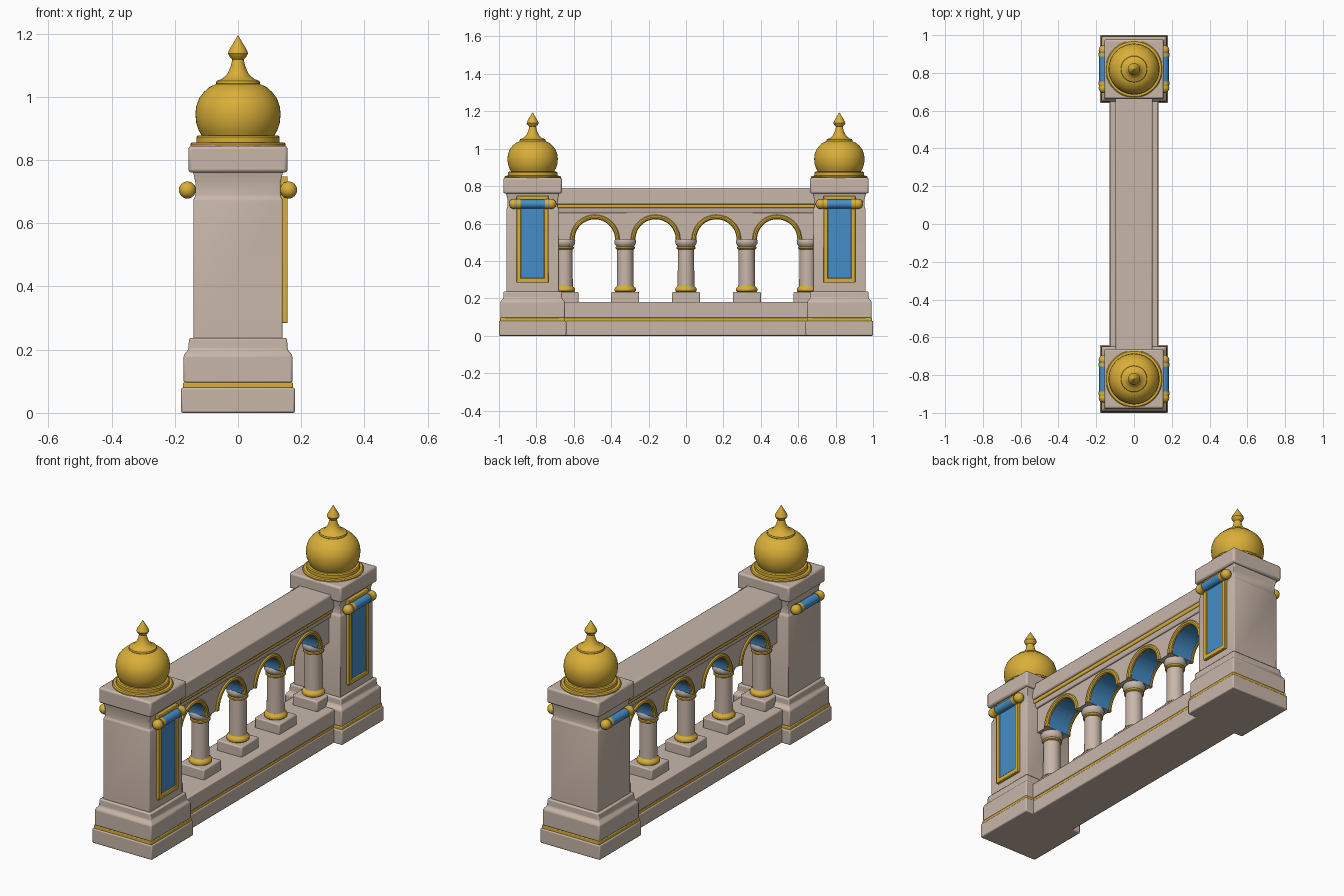
import bpy, bmesh, math
from math import pi, sin, cos

if "Cube" in bpy.data.objects:
    bpy.data.objects.remove(bpy.data.objects["Cube"])


def material(name, rgb):
    m = bpy.data.materials.new(name)
    m.diffuse_color = (*rgb, 1)
    m.use_nodes = True
    m.node_tree.nodes["Principled BSDF"].inputs["Base Color"].default_value = m.diffuse_color
    return m


STONE = material("warm stone", (0.58, 0.47, 0.40))
GOLD = material("gold", (0.70, 0.43, 0.04))
BLUE = material("blue cloth", (0.06, 0.27, 0.58))


def finish(name, bm, *mats, bevel=0.0):
    bmesh.ops.recalc_face_normals(bm, faces=bm.faces)
    me = bpy.data.meshes.new(name)
    bm.to_mesh(me)
    bm.free()
    for m in mats:
        me.materials.append(m)
    for p in me.polygons:
        p.use_smooth = True
    me.set_sharp_from_angle(angle=math.radians(35))
    ob = bpy.data.objects.new(name, me)
    bpy.context.collection.objects.link(ob)
    if bevel:
        b = ob.modifiers.new("bevel", 'BEVEL')
        b.width, b.segments, b.limit_method = bevel, 2, 'ANGLE'
    return ob


def loft(bm, rings):
    """Skin a stack of equal rings and close both ends."""
    loops = [[bm.verts.new(c) for c in r] for r in rings]
    n = len(loops[0])
    for a, b in zip(loops, loops[1:]):
        for i in range(n):
            j = (i + 1) % n
            bm.faces.new((a[i], a[j], b[j], b[i]))
    bm.faces.new(loops[0][::-1])
    bm.faces.new(loops[-1])


def square(name, mat, cy, profile, bevel=0.006, hy=None):
    """Stack of rectangles: profile is (half width, z); hy fixes the half length."""
    bm = bmesh.new()
    loft(bm, [[(sx * h, cy + sy * (hy or h), z) for sx, sy in
               ((-1, -1), (1, -1), (1, 1), (-1, 1))] for h, z in profile])
    return finish(name, bm, mat, bevel=bevel)


def turned(name, mat, cy, profile, n=40):
    """Round part: profile is (radius, z)."""
    bm = bmesh.new()
    loft(bm, [[(r * cos(2 * pi * i / n), cy + r * sin(2 * pi * i / n), z)
               for i in range(n)] for r, z in profile])
    return finish(name, bm, mat)


def box(name, mat, x, y, z, bevel=0.003):
    bm = bmesh.new()
    loft(bm, [[(x[0], y[0], c), (x[1], y[0], c), (x[1], y[1], c), (x[0], y[1], c)] for c in z])
    return finish(name, bm, mat, bevel=bevel)


def sphere(name, mat, r, loc):
    bm = bmesh.new()
    bmesh.ops.create_uvsphere(bm, u_segments=20, v_segments=12, radius=r)
    bmesh.ops.translate(bm, verts=bm.verts, vec=loc)
    return finish(name, bm, mat)


# ---- end posts ----
for cy in (-0.82, 0.82):
    square("post_foot", STONE, cy, [(0.18, 0), (0.18, 0.08)])
    square("post_gold_band", GOLD, cy, [(0.174, 0.075), (0.174, 0.097)], 0.004)
    square("post_base", STONE, cy, [(0.172, 0.095), (0.172, 0.183), (0.157, 0.2), (0.155, 0.237)])
    square("post_shaft", STONE, cy, [(0.141, 0.23), (0.141, 0.675), (0.135, 0.685),
                                     (0.135, 0.73), (0.143, 0.765)], 0.004)
    square("post_cap", STONE, cy, [(0.157, 0.76), (0.157, 0.845)], 0.01)
    # gold dome with ring and spire
    turned("dome_plate", GOLD, cy, [(0.151, 0.842), (0.151, 0.85), (0.146, 0.855), (0.132, 0.856),
                                    (0.132, 0.872), (0.127, 0.877), (0.10, 0.877)], 48)
    turned("dome", GOLD, cy, [(0.112, 0.872), (0.124, 0.893), (0.132, 0.917), (0.135, 0.945),
                              (0.132, 0.97), (0.123, 0.995), (0.108, 1.015), (0.09, 1.031),
                              (0.066, 1.042)], 48)
    turned("spire", GOLD, cy, [(0.066, 1.036), (0.07, 1.042), (0.068, 1.05), (0.05, 1.057),
                               (0.034, 1.072), (0.024, 1.093), (0.018, 1.118), (0.027, 1.127),
                               (0.032, 1.137), (0.027, 1.15), (0.013, 1.173), (0.001, 1.194)], 32)
    # rolled cloth with gold knobs on both faces
    for sx in (-1, 1):
        bm = bmesh.new()
        loft(bm, [[(sx * 0.16 + 0.024 * cos(a * pi / 12), cy + y, 0.705 + 0.024 * sin(a * pi / 12))
                   for a in range(24)] for y in (-0.095, 0.095)])
        finish("cloth_roll", bm, BLUE)
        for sy in (-1, 1):
            sphere("roll_knob", GOLD, 0.027, (sx * 0.16, cy + sy * 0.1, 0.705))
            bm = bmesh.new()
            loft(bm, [[(sx * 0.16 + 0.027 * cos(a * pi / 12), cy + sy * y, 0.705 + 0.027 * sin(a * pi / 12))
                       for a in range(24)] for y in (0.066, 0.085)])
            finish("roll_gold_edge", bm, GOLD)
    # hanging banner on the right face
    box("banner_cloth", BLUE, (0.138, 0.150), (cy - 0.07, cy + 0.07), (0.30, 0.72), 0)
    for sy in (-1, 1):
        ys = sorted((cy + sy * 0.062, cy + sy * 0.085))
        box("banner_side_border", GOLD, (0.13, 0.157), ys, (0.284, 0.745))
    for z in ((0.284, 0.308), (0.728, 0.748)):
        box("banner_cross_border", GOLD, (0.13, 0.157), (cy - 0.085, cy + 0.085), z)

# ---- rail base ----
square("rail_foot", STONE, 0, [(0.13, 0), (0.13, 0.08)], hy=0.70)
square("rail_gold_band", GOLD, 0, [(0.125, 0.075), (0.125, 0.097)], 0.004, hy=0.70)
square("rail_base", STONE, 0, [(0.128, 0.095), (0.128, 0.18)], hy=0.70)

# ---- columns ----
for k in range(-2, 3):
    cy = k * 0.325
    square("column_plinth", STONE, cy, [(0.075, 0.175), (0.075, 0.235)])
    turned("column_gold_foot", GOLD, cy, [(0.05, 0.233), (0.056, 0.238), (0.058, 0.247),
                                          (0.055, 0.256), (0.047, 0.262), (0.044, 0.268)], 32)
    turned("column_shaft", STONE, cy, [(0.045, 0.25), (0.043, 0.47)], 32)
    turned("column_gold_collar", GOLD, cy, [(0.045, 0.462), (0.051, 0.466), (0.051, 0.474),
                                            (0.046, 0.479)], 32)
    turned("column_capital", STONE, cy, [(0.046, 0.477), (0.052, 0.485), (0.057, 0.493),
                                         (0.058, 0.508), (0.054, 0.517)], 32)

# ---- arcade wall with blue undersides ----
SPRING, R, N = 0.515, 0.11, 24
centres = [(k - 1.5) * 0.325 for k in range(4)]
outline = [(-0.70, SPRING)]
for c in centres:
    outline += [(c - R * cos(pi * i / N), SPRING + R * sin(pi * i / N)) for i in range(N + 1)]
outline += [(0.70, SPRING), (0.70, 0.67), (-0.70, 0.67)]
bm = bmesh.new()
loft(bm, [[(x, y, z) for y, z in outline] for x in (-0.072, 0.072)])
for f in bm.faces:
    m = f.calc_center_median()
    if len(f.verts) == 4 and any(abs(math.hypot(m.y - c, m.z - SPRING) - R) < 0.003 for c in centres):
        f.material_index = 1
finish("arcade_wall", bm, STONE, BLUE)

# gold arch mouldings on both faces
for sx in (-1, 1):
    for c in centres:
        bm = bmesh.new()
        loft(bm, [[(sx * 0.07 + 0.013 * cos(a * pi / 5),
                    c - (0.12 + 0.013 * sin(a * pi / 5)) * cos(pi * i / N),
                    SPRING + (0.12 + 0.013 * sin(a * pi / 5)) * sin(pi * i / N))
                   for a in range(10)] for i in range(N + 1)])
        finish("arch_moulding", bm, GOLD)

# ---- top rail ----
square("rail_moulding", STONE, 0, [(0.08, 0.655), (0.084, 0.665), (0.084, 0.688)], 0.003, hy=0.70)
square("rail_gold_trim", GOLD, 0, [(0.091, 0.682), (0.091, 0.704)], 0.005, hy=0.70)
square("rail_coping", STONE, 0, [(0.098, 0.702), (0.098, 0.79)], 0.008, hy=0.70)
